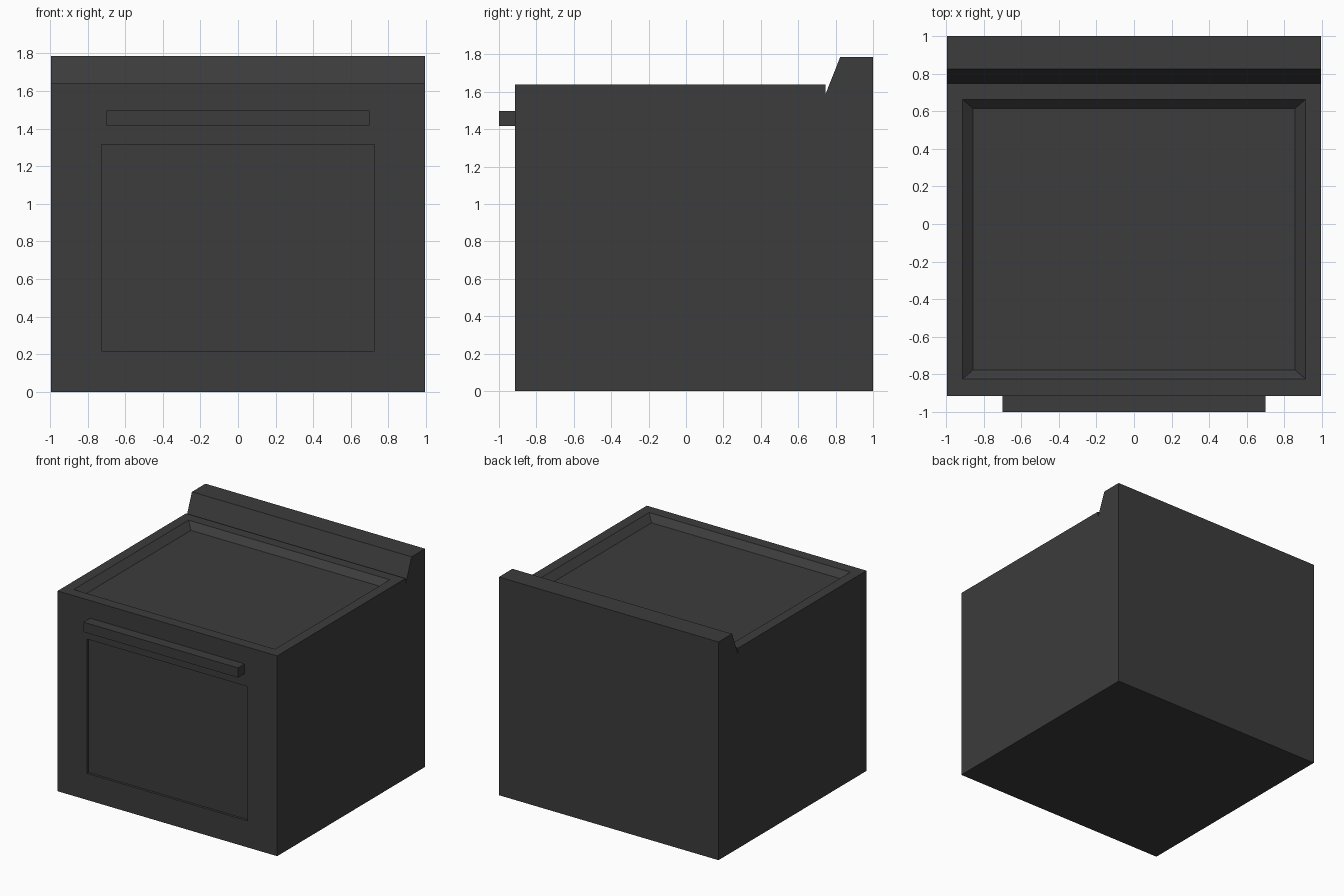
import bpy, bmesh
from mathutils import Vector

if "Cube" in bpy.data.objects:
    bpy.data.objects.remove(bpy.data.objects["Cube"])

dark = bpy.data.materials.new("dark_grey_enamel")
dark.diffuse_color = (0.045, 0.045, 0.045, 1)
dark.use_nodes = True
dark.node_tree.nodes["Principled BSDF"].inputs["Base Color"].default_value = dark.diffuse_color


def finish(name, bm):
    bmesh.ops.recalc_face_normals(bm, faces=bm.faces[:])
    mesh = bpy.data.meshes.new(name)
    bm.to_mesh(mesh)
    bm.free()
    mesh.materials.append(dark)
    obj = bpy.data.objects.new(name, mesh)
    bpy.context.collection.objects.link(obj)
    return obj


def inset_to(bm, face, lo, hi):
    """Inset a rectangular face and snap its inner corners to the box lo..hi."""
    bmesh.ops.inset_individual(bm, faces=[face], thickness=0.05)
    mid = face.calc_center_median()
    for v in face.verts:
        for i in range(3):
            if abs(v.co[i] - mid[i]) > 1e-4:
                v.co[i] = hi[i] if v.co[i] > mid[i] else lo[i]
            elif lo[i] == hi[i]:
                v.co[i] = lo[i]


def pick(bm, direction):
    """Largest face pointing in a direction."""
    d = Vector(direction)
    return max((f for f in bm.faces if f.normal.dot(d) > 0.99),
               key=lambda f: f.calc_area())


# Body with rear splashback: side profile (y, z) extruded across x
W = 0.995
profile = [(-0.914, 0), (1, 0), (1, 1.787), (0.825, 1.787),
           (0.747, 1.59), (0.747, 1.64), (-0.914, 1.64)]
bm = bmesh.new()
side = bm.faces.new([bm.verts.new((-W, y, z)) for y, z in profile])
ext = bmesh.ops.extrude_face_region(bm, geom=[side])
bmesh.ops.translate(bm, vec=(2 * W, 0, 0),
                    verts=[g for g in ext["geom"] if isinstance(g, bmesh.types.BMVert)])
bmesh.ops.recalc_face_normals(bm, faces=bm.faces[:])

# Sunken hob tray with sloping walls
top = pick(bm, (0, 0, 1))
inset_to(bm, top, (-0.912, -0.825, 1.64), (0.912, 0.662, 1.64))
inset_to(bm, top, (-0.855, -0.775, 1.59), (0.855, 0.613, 1.59))

# Recessed door window with straight walls
front = pick(bm, (0, -1, 0))
for y in (-0.914, -0.894):
    inset_to(bm, front, (-0.727, y, 0.217), (0.727, y, 1.317))
finish("oven_body", bm)

# Door handle bar
bm = bmesh.new()
bmesh.ops.create_cube(bm, size=1)
bmesh.ops.scale(bm, vec=(1.4, 0.086, 0.08), verts=bm.verts[:])
bmesh.ops.translate(bm, vec=(0, -0.957, 1.456), verts=bm.verts[:])
finish("door_handle", bm)
